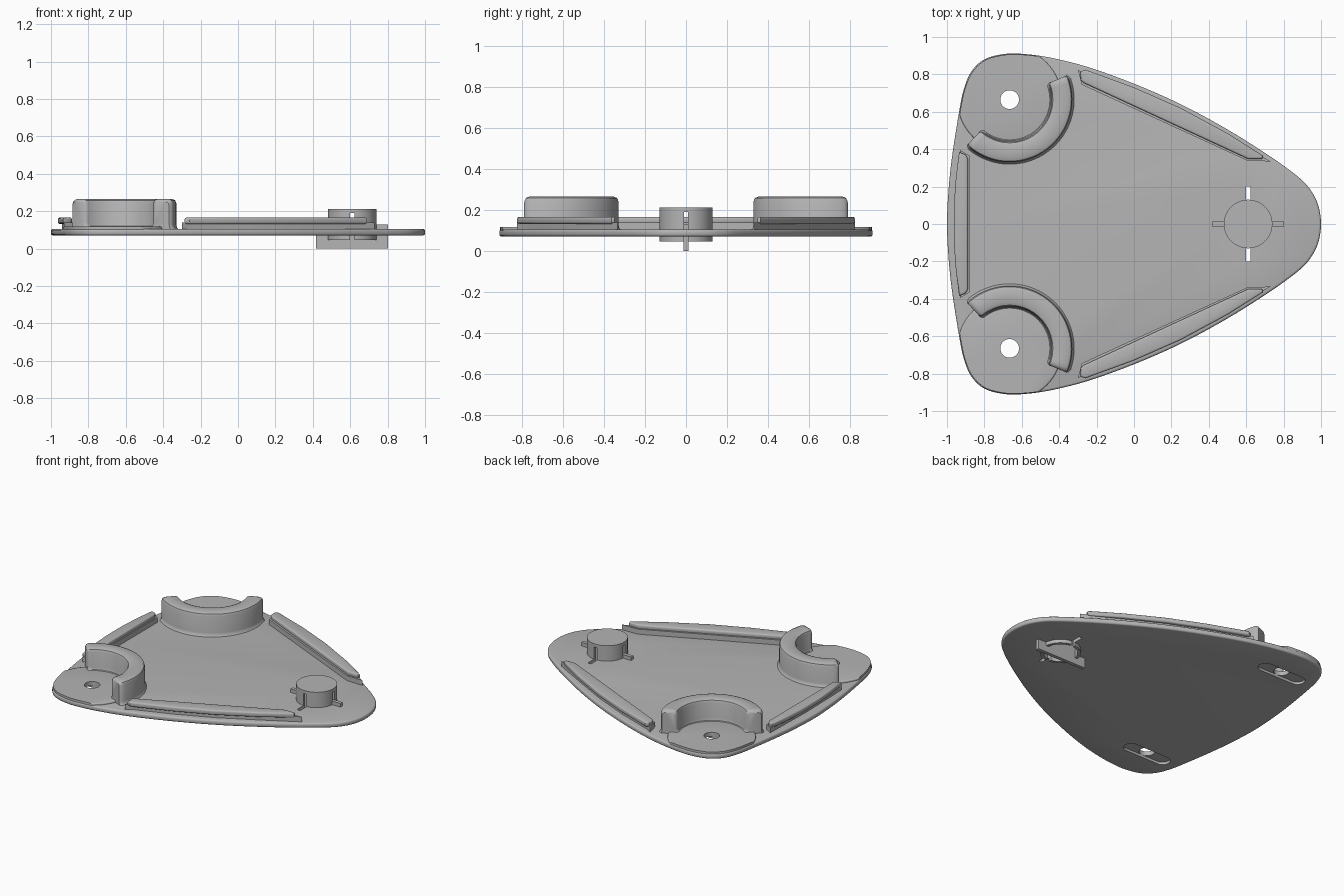
import bpy, bmesh, math
from mathutils import Vector

if "Cube" in bpy.data.objects:
    bpy.data.objects.remove(bpy.data.objects["Cube"])

GREY = (0.46, 0.46, 0.46, 1)
mat = bpy.data.materials.new("plain grey")
mat.use_nodes = True
mat.diffuse_color = GREY
mat.node_tree.nodes["Principled BSDF"].inputs["Base Color"].default_value = GREY


def finish(name, bm):
    bmesh.ops.recalc_face_normals(bm, faces=bm.faces)
    me = bpy.data.meshes.new(name)
    bm.to_mesh(me)
    bm.free()
    me.materials.append(mat)
    ob = bpy.data.objects.new(name, me)
    bpy.context.collection.objects.link(ob)
    return ob


def activate(ob):
    bpy.ops.object.select_all(action="DESELECT")
    ob.select_set(True)
    bpy.context.view_layer.objects.active = ob


def smooth(ob):
    activate(ob)
    bpy.ops.object.shade_smooth_by_angle(angle=math.radians(35))


def prism(name, pts, z0, z1, bevel=0.0):
    """Extruded outline with optionally rounded rims."""
    bm = bmesh.new()
    face = bm.faces.new([bm.verts.new((x, y, z0)) for x, y in pts])
    top = bmesh.ops.extrude_face_region(bm, geom=[face])["geom"]
    bmesh.ops.translate(bm, vec=(0, 0, z1 - z0),
                        verts=[v for v in top if isinstance(v, bmesh.types.BMVert)])
    if bevel:
        rims = [e for e in bm.edges if abs(e.verts[0].co.z - e.verts[1].co.z) < 1e-6]
        bmesh.ops.bevel(bm, geom=rims, offset=bevel, segments=3, profile=0.5,
                        affect="EDGES", clamp_overlap=True)
    return finish(name, bm)


def circle(cx, cy, r, n=64):
    return [(cx + r * math.cos(math.tau * i / n), cy + r * math.sin(math.tau * i / n))
            for i in range(n)]


def rect(cx, cy, w, d):
    return [(cx + sx * w / 2, cy + sy * d / 2)
            for sx, sy in ((-1, -1), (1, -1), (1, 1), (-1, 1))]


def slot(cx, cy, length, r, n=12):
    pts = []
    for side in (1, -1):
        for i in range(n + 1):
            a = math.pi * i / n - math.pi / 2
            pts.append((cx + side * (length / 2 - r + r * math.cos(a)), cy + side * r * math.sin(a)))
    return pts


def spline(pts, steps=5):
    """Closed smooth curve through the points."""
    out, n = [], len(pts)
    p = [Vector(q) for q in pts]
    for i in range(n):
        a, b, c, d = p[i - 1], p[i], p[(i + 1) % n], p[(i + 2) % n]
        for k in range(steps):
            t = k / steps
            q = (2 * b + (c - a) * t + (2 * a - 5 * b + 4 * c - d) * t * t
                 + (3 * b - a - 3 * c + d) * t ** 3) / 2
            out.append((q.x, q.y))
    return out


def boolean(ob, cutter, operation="DIFFERENCE"):
    mod = ob.modifiers.new("cut", "BOOLEAN")
    mod.operation, mod.object, mod.solver = operation, cutter, "EXACT"
    activate(ob)
    bpy.ops.object.modifier_apply(modifier=mod.name)
    bpy.data.objects.remove(cutter)


# Base plate outline, mirrored across y = 0
half = [(1, 0), (0.985, 0.1), (0.945, 0.18), (0.88, 0.25), (0.73, 0.36), (0.5, 0.505),
        (0.25, 0.64), (0, 0.75), (-0.25, 0.84), (-0.45, 0.89), (-0.6, 0.91), (-0.7, 0.908),
        (-0.8, 0.88), (-0.87, 0.815), (-0.91, 0.72), (-0.935, 0.6), (-0.97, 0.38),
        (-0.99, 0.2), (-1, 0)]
outline = spline(half + [(x, -y) for x, y in half[-2:0:-1]])
plate = prism("base_plate", outline, 0.07, 0.105, 0.012)

# Raised round pads in the two rear corners
PX, PY, BX = -0.665, 0.665, 0.61
pads = []
for name, s in (("left", 1), ("right", -1)):
    pad = prism(name + "_pad", circle(PX, s * PY, 0.28), 0.09, 0.118, 0.008)
    boolean(pad, prism("clip", [(x * 0.995, y * 0.995) for x, y in outline], 0.05, 0.2), "INTERSECT")
    boolean(pad, prism("cut", circle(PX, s * PY, 0.05, 32), 0, 0.3))
    boolean(plate, prism("cut", circle(PX, s * PY, 0.05, 32), 0, 0.3))
    boolean(plate, prism("cut", slot(PX, s * PY, 0.36, 0.05), 0, 0.088))
    smooth(pad)

# Opening for the knob and its side slits
boolean(plate, prism("cut", circle(BX, 0, 0.12), 0, 0.3))
boolean(plate, prism("cut", rect(BX, 0, 0.025, 0.4), 0, 0.3))
smooth(plate)

# Curved walls around the pads, swept from a rounded section
section = [(0.35, 0.1), (0.339, 0.112), (0.335, 0.13), (0.335, 0.243), (0.329, 0.258),
           (0.313, 0.265), (0.247, 0.265), (0.231, 0.258), (0.225, 0.243), (0.225, 0.14),
           (0.22, 0.122), (0.205, 0.11), (0.205, 0.1)]


def curved_wall(name, side):
    bm = bmesh.new()
    a0, a1, n, rings = -133, 23, 40, []
    stations = [(a0, 0.03), (a0 + 1.5, 0.01), (a0 + 4, 0)]
    stations += [(a0 + 4 + (a1 - a0 - 8) * i / n, 0) for i in range(1, n)]
    stations += [(a1 - 4, 0), (a1 - 1.5, 0.01), (a1, 0.03)]
    for deg, shrink in stations:
        a, ring = math.radians(deg), []
        for r, z in section:
            r += (0.28 - r) * shrink * 8
            z -= max(0, z - 0.2) * shrink * 8
            ring.append(bm.verts.new((PX + r * math.cos(a), side * (PY + r * math.sin(a)), z)))
        rings.append(ring)
    for p, q in zip(rings, rings[1:]):
        for i in range(len(section)):
            j = (i + 1) % len(section)
            bm.faces.new((p[i], p[j], q[j], q[i]))
    bm.faces.new(rings[0])
    bm.faces.new(rings[-1])
    smooth(finish(name, bm))


curved_wall("left_curved_wall", 1)
curved_wall("right_curved_wall", -1)

# Edge rails: a narrow stem under an overhanging rounded cap
side_cap = [(-0.285, 0.815), (-0.26, 0.825), (0, 0.73), (0.25, 0.62), (0.5, 0.485),
            (0.69, 0.365), (0.685, 0.348), (0.61, 0.348), (-0.27, 0.755), (-0.285, 0.77)]
side_stem = [(-0.3, 0.825), (-0.26, 0.8), (0, 0.705), (0.25, 0.595), (0.5, 0.462),
             (0.73, 0.335), (0.61, 0.337), (-0.28, 0.745)]
rear_cap = [(-0.935, 0.385), (-0.952, 0.25), (-0.963, 0.1), (-0.963, -0.1), (-0.952, -0.25),
            (-0.935, -0.385), (-0.9, -0.37), (-0.888, -0.35), (-0.888, 0.35), (-0.9, 0.37)]
rear_stem = [(-0.93, 0.395), (-0.935, 0.2), (-0.94, 0), (-0.935, -0.2),
             (-0.93, -0.395), (-0.88, -0.365), (-0.88, 0.365)]


def rail(name, cap, stem, side=1):
    for part, pts, z0, z1, bev in (("cap", cap, 0.132, 0.166, 0.01), ("stem", stem, 0.095, 0.14, 0)):
        smooth(prism(name + "_rail_" + part, [(x, side * y) for x, y in pts], z0, z1, bev))


rail("left", side_cap, side_stem)
rail("right", side_cap, side_stem, -1)
rail("rear", rear_cap, rear_stem)

# Hollow round knob with slits in its wall, open underneath
knob = prism("knob", circle(BX, 0, 0.13), 0.045, 0.213)
boolean(knob, prism("cut", circle(BX, 0, 0.11), 0, 0.193))
boolean(knob, prism("cut", rect(BX, 0, 0.025, 0.4), 0, 0.19))
boolean(knob, prism("cut", rect(BX, 0, 0.4, 0.02), 0, 0.19))
smooth(knob)

# Thin fin running through the knob down to the ground
prism("knob_fin", rect(BX, 0, 0.386, 0.025), 0, 0.13)
